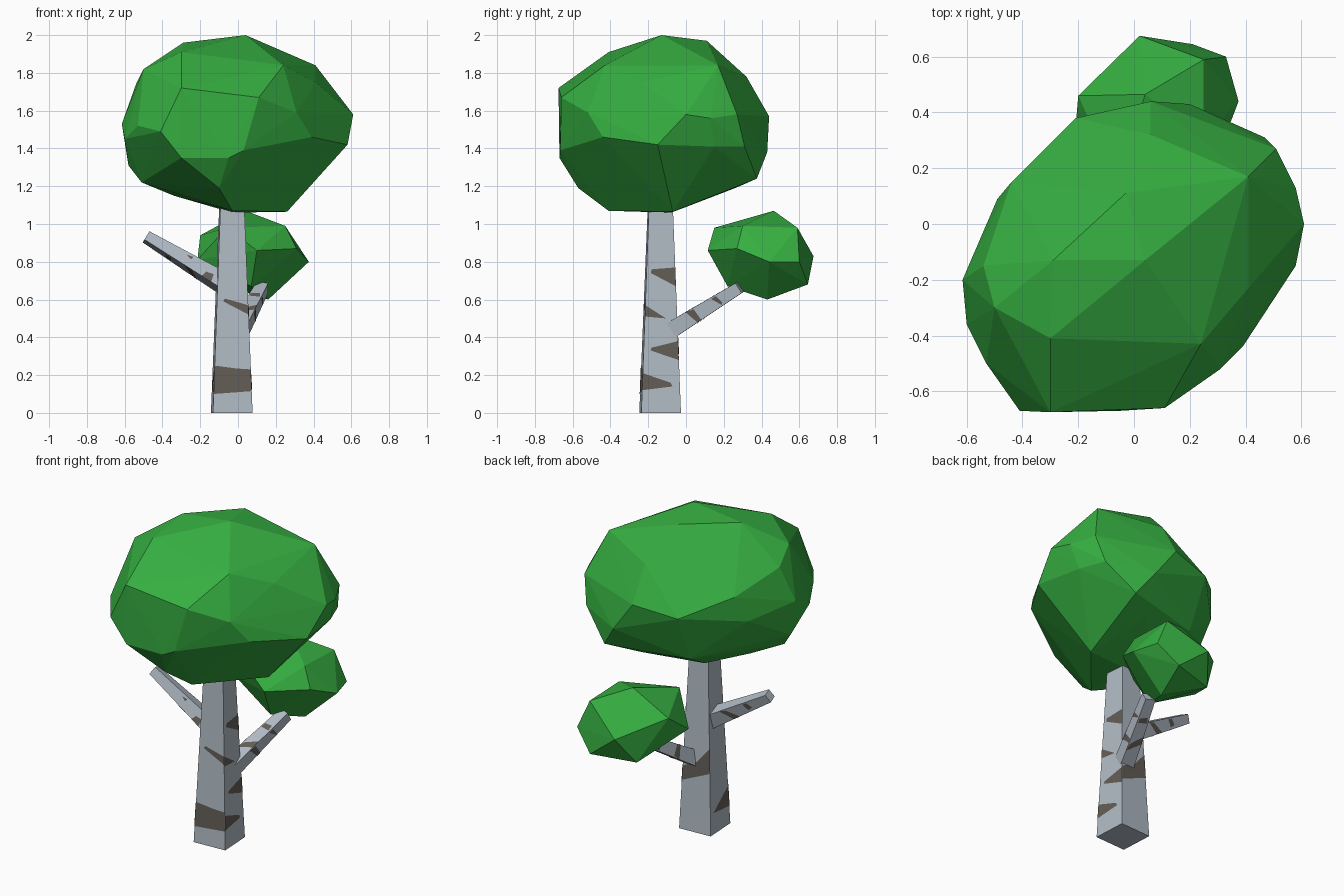
import bpy, bmesh, math
from mathutils import Vector, Matrix

if "Cube" in bpy.data.objects:
    bpy.data.objects.remove(bpy.data.objects["Cube"])


def material(name, rgb):
    m = bpy.data.materials.new(name)
    m.diffuse_color = (*rgb, 1)
    m.use_nodes = True
    m.node_tree.nodes["Principled BSDF"].inputs["Base Color"].default_value = m.diffuse_color
    return m


LEAF = material("leaf_green", (0.036, 0.42, 0.052))
BARK = material("pale_bark", (0.44, 0.50, 0.56))
MARK = material("dark_bark_mark", (0.127, 0.110, 0.094))


def finish(name, bm, mats):
    me = bpy.data.meshes.new(name)
    bm.to_mesh(me)
    bm.free()
    for m in mats:
        me.materials.append(m)
    ob = bpy.data.objects.new(name, me)
    bpy.context.collection.objects.link(ob)
    return ob


def foliage(name, pts):
    """Faceted leaf clump: convex hull around a few measured corners."""
    bm = bmesh.new()
    for p in pts:
        bm.verts.new(p)
    bmesh.ops.convex_hull(bm, input=bm.verts[:])
    loose = [v for v in bm.verts if not v.link_faces]
    bmesh.ops.delete(bm, geom=loose, context='VERTS')
    bmesh.ops.recalc_face_normals(bm, faces=bm.faces[:])
    return finish(name, bm, [LEAF])


def limb(name, p0, p1, h0, h1, side, roll, marks):
    """Square tapered beam; marks are (side number, [(u, v), ...]) thin plates."""
    p0, p1 = Vector(p0), Vector(p1)
    a = (p1 - p0).normalized()
    s = Matrix.Rotation(math.radians(roll), 3, a) @ Vector(side)
    s = (s - a * s.dot(a)).normalized()
    t = a.cross(s)
    signs = [(-1, -1), (1, -1), (1, 1), (-1, 1)]
    rings = [[p + (s * i + t * j) * h for i, j in signs] for p, h in ((p0, h0), (p1, h1))]
    bm = bmesh.new()
    lo, hi = [[bm.verts.new(c) for c in r] for r in rings]
    for i in range(4):
        k = (i + 1) % 4
        bm.faces.new((lo[i], lo[k], hi[k], hi[i]))
    bm.faces.new(lo[::-1])
    bm.faces.new(hi)
    bm.normal_update()
    normals = [f.normal.copy() for f in list(bm.faces)[:4]]
    for i, poly in marks:
        k = (i + 1) % 4
        vs = []
        for u, v in poly:
            left = rings[0][i].lerp(rings[1][i], v)
            right = rings[0][k].lerp(rings[1][k], v)
            vs.append(bm.verts.new(left.lerp(right, u) + normals[i] * 0.002))
        f = bm.faces.new(vs)
        f.material_index = 1
        f.normal_update()
        if f.normal.dot(normals[i]) < 0:
            f.normal_flip()
    return finish(name, bm, [BARK, MARK])


# Trunk, marks given as (u across the side, height)
H = 1.1
trunk_marks = [
    (0, [(0, .10), (1, .115), (1, .23), (.6, .235), (0, .25)]),
    (0, [(.2, .59), (1, .52), (1, .57), (.25, .605)]),
    (1, [(0, .12), (.8, .14), (.75, .16), (0, .21)]),
    (1, [(.2, .33), (1, .28), (1, .38), (.22, .345)]),
    (1, [(0, .51), (.65, .50), (0, .57)]),
    (1, [(.15, .74), (1, .67), (1, .77), (.17, .76)]),
    (2, [(0, .30), (1, .38), (1, .53), (.5, .43), (0, .39)]),
    (3, [(.15, .13), (1, .11), (1, .24)]),
]
limb("trunk", (-.033, -.137, 0), (-.033, -.136, H), .105, .063, (1, 0, 0), 3,
     [(i, [(u, z / H) for u, z in poly]) for i, poly in trunk_marks])

# Branches, with slanted marks on their sides
back_marks = []
for i in range(4):
    d = .05 * (i % 2)
    back_marks.append((i, [(0, .33 + d), (1, .43), (1, .53 - d), (.1, .42 + d)]))
    back_marks.append((i, [(.1, .69), (.9, .70 + d), (.8, .77), (.1, .75)]))
limb("back_branch", (-.01, -.128, .407), (.13, .285, .665), .046, .031, (1, 0, 0), 0,
     back_marks)
left_marks = [
    (3, [(0, .16), (.5, .18), (.4, .26), (0, .28)]),
    (3, [(.6, .47), (.85, .46), (.75, .53)]),
]
for i in (1, 2):
    left_marks.append((i, [(0, .30), (1, .40), (1, .50), (.1, .38)]))
    left_marks.append((i, [(.1, .64), (.8, .66), (.7, .73), (.1, .70)]))
limb("left_branch", (-.06, -.13, .675), (-.487, -.13, .932), .047, .027, (0, 1, 0), 20,
     left_marks)

# Main crown
foliage("main_crown", [
    (.04, -.13, 2), (-.29, -.13, 1.96), (-.03, .11, 1.97), (.24, -.43, 1.84),
    (-.3, -.41, 1.91), (.41, .17, 1.84), (.41, -.23, 1.75), (-.5, -.3, 1.82),
    (-.54, -.15, 1.74), (.06, .32, 1.78), (-.44, .15, 1.64),
    (-.3, -.675, 1.72), (.11, -.66, 1.67), (-.41, -.67, 1.49), (-.3, -.67, 1.35),
    (-.05, -.67, 1.35), (.03, -.665, 1.39), (.31, -.52, 1.59), (.39, -.44, 1.46),
    (-.53, -.5, 1.52), (.58, -.15, 1.42), (.61, 0, 1.58), (.58, .13, 1.56),
    (.51, .27, 1.58), (.53, .15, 1.41), (.47, .31, 1.41), (.2, .43, 1.38),
    (.06, .44, 1.57), (-.21, .38, 1.53), (.3, .375, 1.24), (.13, .26, 1.19),
    (-.615, -.2, 1.53), (-.6, -.36, 1.45), (-.49, .09, 1.48), (-.58, -.2, 1.31),
    (-.51, -.24, 1.22), (-.1, -.57, 1.19), (-.03, -.41, 1.07), (.26, -.07, 1.065),
    (-.03, -.08, 1.06), (-.34, -.15, 1.15), (-.13, 0, 1.09), (-.2, .25, 1.23),
])

# Small clump at the end of the back branch
foliage("small_crown", [
    (.04, .465, 1.07), (-.2, .46, .94), (.25, .59, .98), (.25, .3, .99),
    (-.06, .15, .98), (.375, .44, .8), (.02, .675, .83), (.33, .6, .8),
    (.21, .645, .68), (.16, .43, .6), (.1, .115, .86), (-.215, .28, .81),
    (.07, .22, .67), (-.06, .57, .67), (.31, .27, .87),
])
